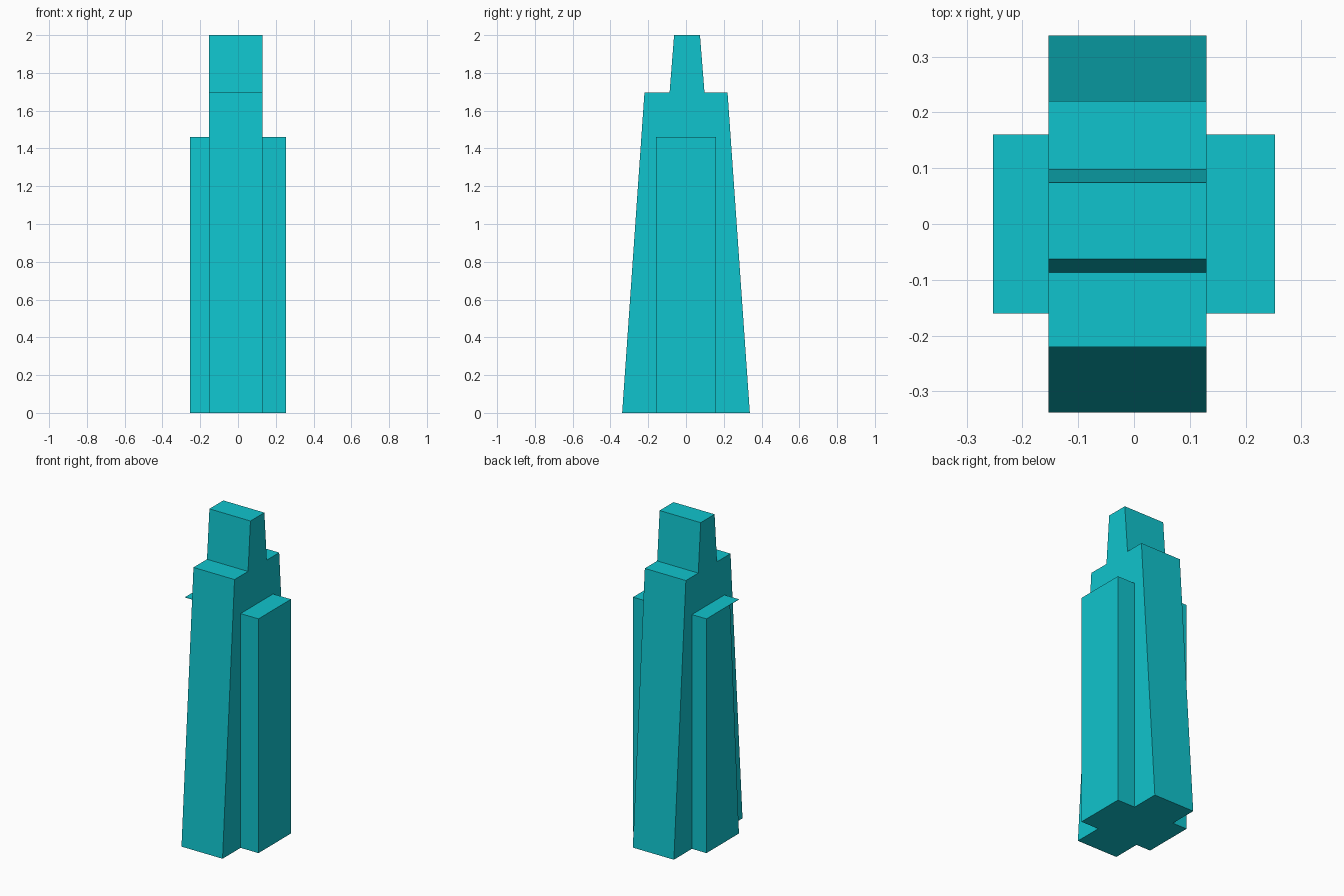
import bpy
import bmesh

if "Cube" in bpy.data.objects:
    bpy.data.objects.remove(bpy.data.objects["Cube"], do_unlink=True)

# Single flat colour
teal = bpy.data.materials.new("turquoise")
teal.use_nodes = True
colour = (0.005, 0.55, 0.61, 1)
teal.diffuse_color = colour
teal.node_tree.nodes["Principled BSDF"].inputs["Base Color"].default_value = colour


def extrude_profile(name, profile, x0, x1):
    """Extrude a (y, z) outline along x into a solid."""
    bm = bmesh.new()
    face = bm.faces.new([bm.verts.new((x0, y, z)) for y, z in profile])
    if x1 != x0:
        grown = bmesh.ops.extrude_face_region(bm, geom=[face])["geom"]
        moved = [v for v in grown if isinstance(v, bmesh.types.BMVert)]
        bmesh.ops.translate(bm, verts=moved, vec=(x1 - x0, 0, 0))
    bmesh.ops.recalc_face_normals(bm, faces=bm.faces)
    mesh = bpy.data.meshes.new(name)
    bm.to_mesh(mesh)
    bm.free()
    mesh.materials.append(teal)
    obj = bpy.data.objects.new(name, mesh)
    bpy.context.collection.objects.link(obj)
    return obj


LEFT, RIGHT, OUTER = 0.13, -0.153, 0.253
DEPTH, WING_TOP, SHOULDER = 0.16, 1.46, 1.695

# Tapering tower with stepped crown
extrude_profile("tower", [
    (-0.338, 0), (0.338, 0), (0.22, SHOULDER), (0.098, SHOULDER),
    (0.074, 2), (-0.063, 2), (-0.087, SHOULDER), (-0.22, SHOULDER)], RIGHT, LEFT)

# Upright wing on the left side
extrude_profile("left_wing", [
    (-DEPTH, 0), (DEPTH, 0), (DEPTH, WING_TOP), (-DEPTH, WING_TOP)], LEFT, OUTER)

# Right wing with a sloping front under a thin overhanging roof
extrude_profile("right_wing", [
    (-DEPTH, 0), (DEPTH, 0), (DEPTH, WING_TOP), (-0.073, WING_TOP - 0.002)], -OUTER, RIGHT)
extrude_profile("right_wing_roof", [
    (-DEPTH, WING_TOP - 0.002), (DEPTH, WING_TOP - 0.002),
    (DEPTH, WING_TOP), (-DEPTH, WING_TOP)], -OUTER, RIGHT)
